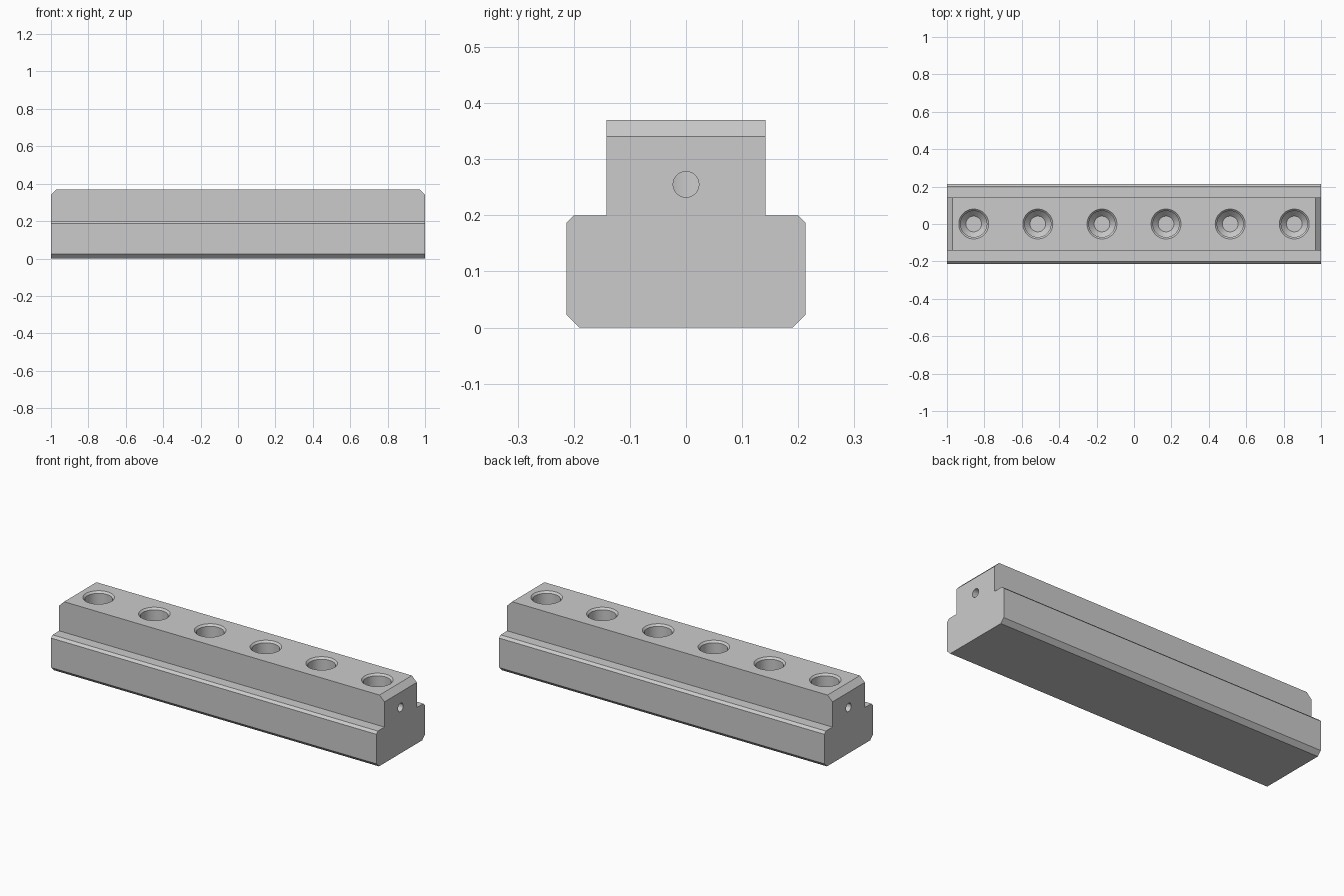
import bpy, bmesh, math

if "Cube" in bpy.data.objects:
    bpy.data.objects.remove(bpy.data.objects["Cube"])

HOLE_X = [-0.857 + 0.3428 * i for i in range(6)]
SEG = 48


def make_object(name, bm):
    bmesh.ops.recalc_face_normals(bm, faces=bm.faces[:])
    mesh = bpy.data.meshes.new(name)
    bm.to_mesh(mesh)
    bm.free()
    obj = bpy.data.objects.new(name, mesh)
    bpy.context.collection.objects.link(obj)
    return obj


def add_lathe(bm, profile, cx):
    """Closed solid of revolution about a vertical axis at x = cx."""
    rings = []
    for r, z in profile:
        rings.append([bm.verts.new((cx + r * math.cos(2 * math.pi * k / SEG),
                                    r * math.sin(2 * math.pi * k / SEG), z))
                      for k in range(SEG)])
    for a, b in zip(rings, rings[1:]):
        for k in range(SEG):
            n = (k + 1) % SEG
            bm.faces.new((a[k], a[n], b[n], b[k]))
    bm.faces.new(rings[0])
    bm.faces.new(rings[-1])


def add_rod(bm, x0, x1, z, r, seg=32):
    """Closed cylinder along x."""
    ends = [[bm.verts.new((x, r * math.cos(2 * math.pi * k / seg),
                           z + r * math.sin(2 * math.pi * k / seg)))
             for k in range(seg)] for x in (x0, x1)]
    for k in range(seg):
        n = (k + 1) % seg
        bm.faces.new((ends[0][k], ends[0][n], ends[1][n], ends[1][k]))
    for ring in ends:
        bm.faces.new(ring)


# T-shaped bar: half profile mirrored, extruded along x
half = [(0.19, 0), (0.213, 0.023), (0.213, 0.187), (0.2, 0.2),
        (0.142, 0.2), (0.142, 0.37)]
profile = half + [(-y, z) for y, z in reversed(half)]
bm = bmesh.new()
cap = bm.faces.new([bm.verts.new((-1, y, z)) for y, z in profile])
ext = bmesh.ops.extrude_face_region(bm, geom=[cap], use_keep_orig=True)
for v in ext["geom"]:
    if isinstance(v, bmesh.types.BMVert):
        v.co.x = 1

# chamfer on the two upper end edges
top_ends = [e for e in bm.edges
            if all(v.co.z > 0.369 for v in e.verts)
            and abs(e.verts[0].co.x - e.verts[1].co.x) < 1e-4]
bmesh.ops.bevel(bm, geom=top_ends, offset=0.03, segments=1, affect='EDGES')
bar = make_object("slot_bar", bm)

# blind vertical holes with countersunk rim and conical bottom
bm = bmesh.new()
for x in HOLE_X:
    add_lathe(bm, [(0.09, 0.38), (0.07, 0.36), (0.07, 0.13), (0.042, 0.10)], x)
holes = make_object("screw_hole_cutter", bm)

# small cross holes from each end into the outermost screw holes
bm = bmesh.new()
for s in (-1, 1):
    add_rod(bm, s * 1.05, s * 0.857, 0.255, 0.023)
end_holes = make_object("end_hole_cutter", bm)

bpy.context.view_layer.objects.active = bar
bar.select_set(True)
for cutter in (holes, end_holes):
    cutter.hide_render = True
    mod = bar.modifiers.new(cutter.name, 'BOOLEAN')
    mod.operation = 'DIFFERENCE'
    mod.solver = 'EXACT'
    mod.object = cutter
    bpy.ops.object.modifier_apply(modifier=mod.name)
    bpy.data.objects.remove(cutter, do_unlink=True)

bpy.ops.object.shade_smooth_by_angle(angle=math.radians(25))
